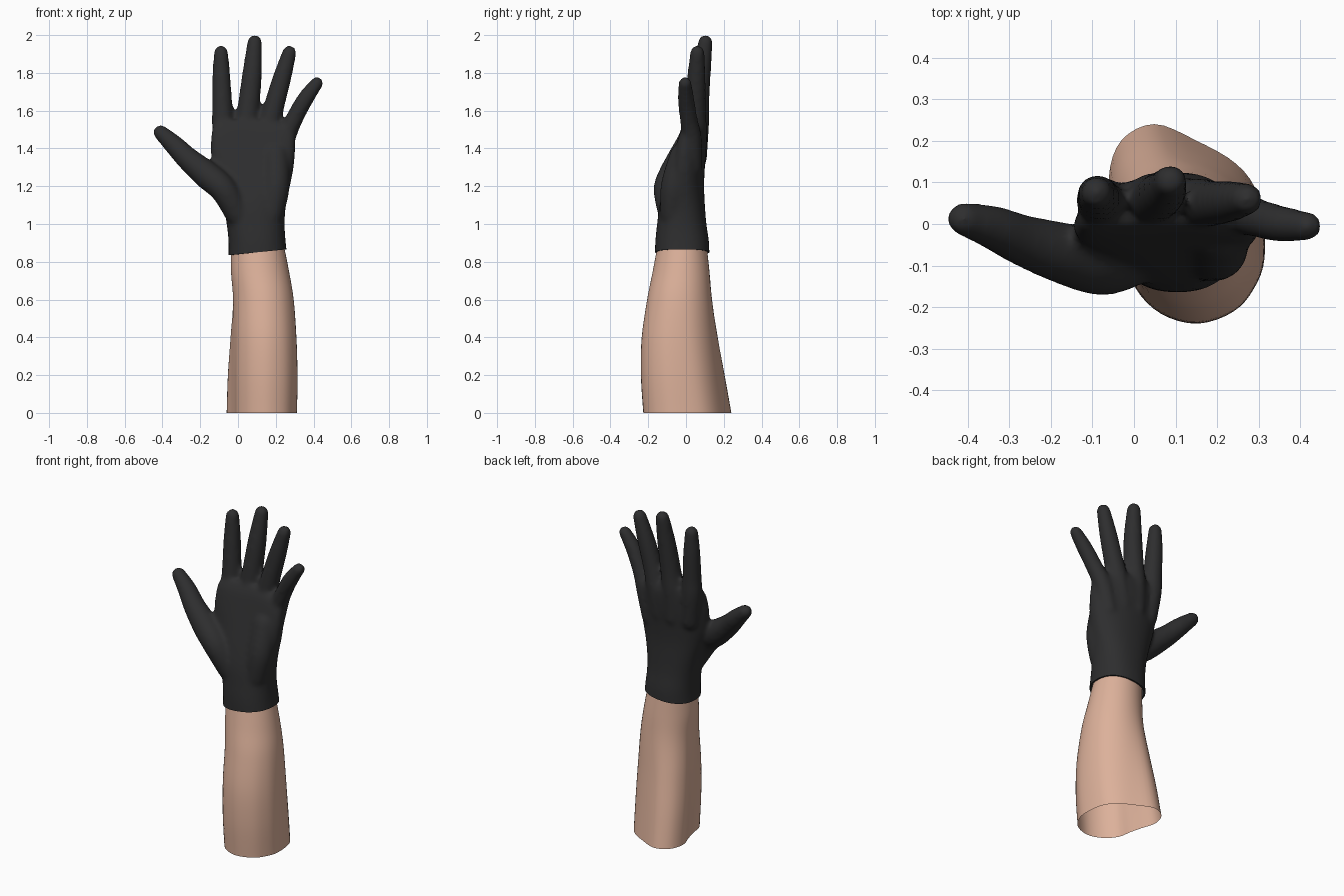
import bpy, bmesh, math
from mathutils import Vector

if "Cube" in bpy.data.objects:
    bpy.data.objects.remove(bpy.data.objects["Cube"])


def material(name, rgb):
    m = bpy.data.materials.new(name)
    m.diffuse_color = (*rgb, 1)
    m.use_nodes = True
    m.node_tree.nodes["Principled BSDF"].inputs["Base Color"].default_value = m.diffuse_color
    return m


def spline(pts, steps, closed=False):
    """Catmull-Rom interpolation of tuples of any length."""
    n, out = len(pts), []
    get = (lambda i: pts[i % n]) if closed else (lambda i: pts[max(0, min(n - 1, i))])
    for i in range(n if closed else n - 1):
        a, b, c, d = get(i - 1), get(i), get(i + 1), get(i + 2)
        for k in range(steps):
            t = k / steps
            out.append(tuple(0.5 * (2 * q + (r - p) * t + (2 * p - 5 * q + 4 * r - s) * t * t
                                    + (3 * q - p - 3 * r + s) * t ** 3)
                             for p, q, r, s in zip(a, b, c, d)))
    if not closed:
        out.append(tuple(pts[-1]))
    return out


def loft(bm, rings, caps=False):
    """Skin a list of equal-length point rings."""
    vs = [[bm.verts.new(p) for p in ring] for ring in rings]
    n = len(vs[0])
    for lo, hi in zip(vs, vs[1:]):
        for i in range(n):
            j = (i + 1) % n
            bm.faces.new((lo[i], lo[j], hi[j], hi[i]))
    if caps:
        bm.faces.new(vs[0][::-1])
        bm.faces.new(vs[-1])


def round_tube(bm, path):
    """Closed tube with domed ends along a path of (x, y, z, radius)."""
    pts = [(Vector(p[:3]), p[3] + 0.002) for p in spline(path, 5)]
    dirs = [(pts[min(i + 1, len(pts) - 1)][0] - pts[max(i - 1, 0)][0]).normalized()
            for i in range(len(pts))]
    stations = [(p, r, d) for (p, r), d in zip(pts, dirs)]
    (p0, r0, d0), (p1, r1, d1) = stations[0], stations[-1]
    angles = [math.radians(a) for a in (22, 44, 64, 80)]
    start = [(p0 - d0 * r0 * math.sin(a), r0 * math.cos(a), d0) for a in reversed(angles)]
    end = [(p1 + d1 * r1 * math.sin(a), r1 * math.cos(a), d1) for a in angles]
    rings = []
    for p, r, d in start + stations + end:
        u = Vector((0, 1, 0)).cross(d).normalized()
        v = d.cross(u)
        rings.append([p + r * (u * math.cos(t) + v * math.sin(t))
                      for t in (math.tau * i / 20 for i in range(20))])
    loft(bm, rings, caps=True)


def finish(bm, name, mat):
    me = bpy.data.meshes.new(name)
    bm.to_mesh(me)
    bm.free()
    me.materials.append(mat)
    ob = bpy.data.objects.new(name, me)
    bpy.context.collection.objects.link(ob)
    for p in me.polygons:
        p.use_smooth = True
    return ob


skin = material("skin", (0.72, 0.44, 0.325))
rubber = material("black_rubber", (0.027, 0.027, 0.028))

# Forearm: bean-shaped section at the cut end, turning oval at the wrist
section = [(0.315, -0.07), (0.302, 0.06), (0.25, 0.14), (0.15, 0.2), (0.05, 0.24), (-0.03, 0.2),
           (-0.06, 0.11), (-0.035, 0.02), (-0.015, -0.06), (0.0, -0.14), (0.06, -0.21),
           (0.15, -0.24), (0.24, -0.21), (0.29, -0.15)]
unit = [Vector(((x - 0.1275) / 0.1875, y / 0.24)) for x, y in spline(section, 4, True)]
# z, x min, x max, y min, y max, roundness
levels = [(0.0, -0.06, 0.312, -0.226, 0.24, 0.0), (0.2, -0.056, 0.315, -0.239, 0.207, 0.15),
          (0.4, -0.045, 0.31, -0.235, 0.173, 0.4), (0.6, -0.032, 0.295, -0.206, 0.142, 0.75),
          (0.75, -0.037, 0.27, -0.176, 0.124, 1.0), (0.9, -0.038, 0.24, -0.148, 0.108, 1.0)]
rings = []
for z, x0, x1, y0, y1, k in spline(levels, 6):
    ring = []
    for p in unit:
        q = p.lerp(p.normalized(), k)
        ring.append(((x0 + x1) / 2 + q.x * (x1 - x0) / 2, (y0 + y1) / 2 + q.y * (y1 - y0) / 2, z))
    rings.append(ring)
bm = bmesh.new()
loft(bm, rings)
finish(bm, "forearm", skin)

# Glove body: cuff and palm, z, x min, x max, y min, y max, backward arch
palm = [(0.78, -0.052, 0.268, -0.165, 0.125, 0), (0.9, -0.05, 0.253, -0.163, 0.122, 0),
        (1.0, -0.06, 0.247, -0.153, 0.108, 0), (1.1, -0.08, 0.254, -0.14, 0.1, 0),
        (1.2, -0.11, 0.275, -0.115, 0.096, 0.01), (1.3, -0.135, 0.295, -0.085, 0.1, 0.02),
        (1.4, -0.145, 0.302, -0.055, 0.11, 0.035), (1.5, -0.138, 0.29, -0.025, 0.112, 0.035),
        (1.55, -0.12, 0.2, 0.0, 0.1, 0.02)]
rings = []
for z, x0, x1, y0, y1, arch in spline(palm, 4):
    ring = []
    for i in range(48):
        a = math.tau * i / 48
        c, s = (math.copysign(abs(v) ** 0.88, v) for v in (math.cos(a), math.sin(a)))
        ring.append(((x0 + x1) / 2 + c * (x1 - x0) / 2,
                     (y0 + y1) / 2 + s * (y1 - y0) / 2 - arch * c * c, z))
    rings.append(ring)
bm = bmesh.new()
loft(bm, rings, caps=True)

# Fingers, thumb and heel of the palm
index = [(-0.06, 0.04, 1.35, 0.055), (-0.08, 0.055, 1.52, 0.056), (-0.083, 0.06, 1.62, 0.052),
         (-0.088, 0.07, 1.78, 0.046), (-0.09, 0.075, 1.908, 0.036)]
middle = [(0.04, 0.055, 1.35, 0.055), (0.045, 0.06, 1.52, 0.06), (0.057, 0.065, 1.63, 0.056),
          (0.075, 0.08, 1.8, 0.05), (0.088, 0.103, 1.963, 0.037)]
ring_f = [(0.13, 0.05, 1.35, 0.055), (0.16, 0.05, 1.5, 0.058), (0.19, 0.05, 1.62, 0.053),
          (0.235, 0.055, 1.78, 0.047), (0.272, 0.06, 1.908, 0.036)]
little = [(0.21, 0.03, 1.3, 0.055), (0.25, 0.03, 1.45, 0.052), (0.295, 0.015, 1.55, 0.045),
          (0.355, 0.0, 1.66, 0.042), (0.417, -0.005, 1.745, 0.033)]
thumb = [(0.0, -0.08, 1.05, 0.065), (-0.075, -0.1, 1.18, 0.07), (-0.165, -0.072, 1.26, 0.072),
         (-0.265, -0.04, 1.345, 0.06), (-0.34, -0.008, 1.42, 0.051), (-0.41, 0.012, 1.485, 0.038)]
heel = [(0.175, -0.07, 1.05, 0.065), (0.2, -0.06, 1.2, 0.072), (0.2, -0.015, 1.36, 0.07)]
for path in (index, middle, ring_f, little, thumb, heel):
    round_tube(bm, path)
glove = finish(bm, "glove", rubber)

# Fuse the parts into one smooth skin
fuse = glove.modifiers.new("fuse", 'REMESH')
fuse.mode = 'VOXEL'
fuse.voxel_size = 0.012
soft = glove.modifiers.new("soften", 'SMOOTH')
soft.factor = 0.5
soft.iterations = 9
fused = bpy.data.meshes.new_from_object(
    glove.evaluated_get(bpy.context.evaluated_depsgraph_get()))
glove.modifiers.clear()

# Cut the cuff open on a slight slant and turn its rim inward
bm = bmesh.new()
bm.from_mesh(fused)
bpy.data.meshes.remove(fused)
bmesh.ops.bisect_plane(bm, geom=bm.verts[:] + bm.edges[:] + bm.faces[:],
                       plane_co=(0, 0, 0.84), plane_no=(-0.1, 0, 1), clear_inner=True)
rim = [e for e in bm.edges if e.is_boundary]
for v in bmesh.ops.extrude_edge_only(bm, edges=rim)["geom"]:
    if isinstance(v, bmesh.types.BMVert):
        v.co.x = 0.105 + (v.co.x - 0.105) * 0.94
        v.co.y = -0.02 + (v.co.y + 0.02) * 0.94
bmesh.ops.recalc_face_normals(bm, faces=bm.faces[:])
for f in bm.faces:
    f.smooth = True
    f.material_index = 0
for e in bm.edges:
    e.smooth = e.calc_face_angle(0) < math.radians(50)
bm.to_mesh(glove.data)
bm.free()
